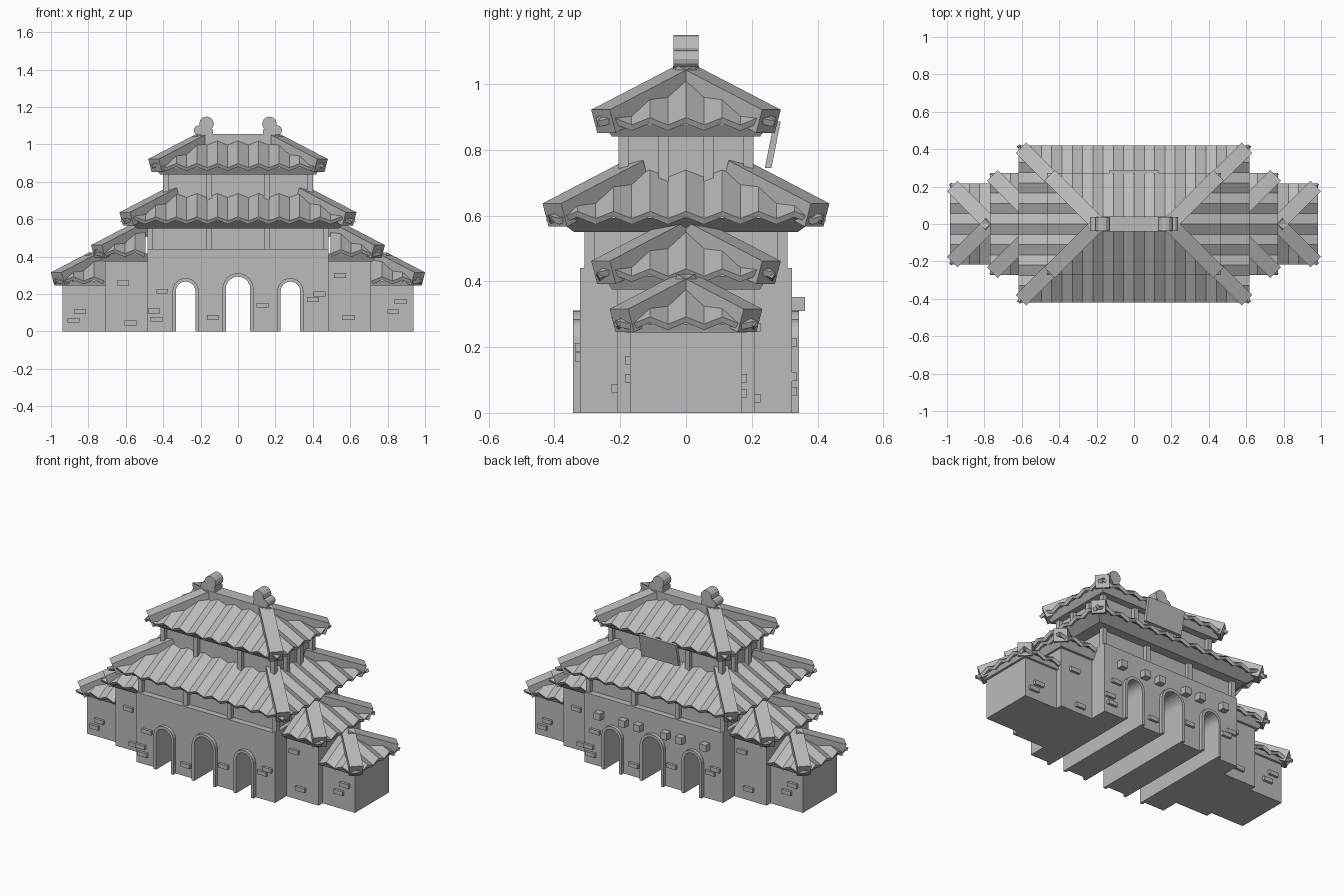
import bpy, bmesh, math
from mathutils import Vector

cube = bpy.data.objects.get("Cube")
if cube:
    bpy.data.objects.remove(cube)

stone = bpy.data.materials.new("plain_grey_stone")
stone.use_nodes = True
GREY = (0.5, 0.5, 0.5, 1)
stone.diffuse_color = GREY
stone.node_tree.nodes["Principled BSDF"].inputs["Base Color"].default_value = GREY

SLOPE = 0.52    # shared pitch of all roofs
PITCH = 0.055   # half a tile wave
WAVE = 0.011


def finish(name, bm, thickness=0):
    bmesh.ops.remove_doubles(bm, verts=bm.verts, dist=0.0005)
    bmesh.ops.recalc_face_normals(bm, faces=bm.faces)
    mesh = bpy.data.meshes.new(name)
    bm.to_mesh(mesh)
    bm.free()
    mesh.materials.append(stone)
    obj = bpy.data.objects.new(name, mesh)
    bpy.context.collection.objects.link(obj)
    if thickness:
        mod = obj.modifiers.new("thickness", 'SOLIDIFY')
        mod.thickness = thickness
        mod.offset = -1
    return obj


def hull(name, points):
    bm = bmesh.new()
    for p in points:
        bm.verts.new(p)
    bmesh.ops.convex_hull(bm, input=bm.verts)
    bmesh.ops.dissolve_limit(bm, angle_limit=0.01, verts=bm.verts, edges=bm.edges)
    return finish(name, bm)


def block(name, x, y, z):
    return hull(name, [(a, b, c) for a in x for b in y for c in z])


def extrude_y(name, outline, y0, y1):
    bm = bmesh.new()
    face = bm.faces.new([bm.verts.new((x, y0, z)) for x, z in outline])
    new = bmesh.ops.extrude_face_region(bm, geom=[face])["geom"]
    bmesh.ops.translate(bm, vec=(0, y1 - y0, 0),
                        verts=[v for v in new if isinstance(v, bmesh.types.BMVert)])
    return finish(name, bm)


def arch(cx, r, spring, steps=12):
    curve = [(cx - r * math.cos(math.pi * i / steps),
              spring + r * math.sin(math.pi * i / steps)) for i in range(steps + 1)]
    return [(cx - r, 0)] + curve + [(cx + r, 0)]


# Roof pieces
def tiles(name, half, depth, place, eave_z, low=None):
    """One wavy slope; place(u, d) gives x, y at d inwards from the eave."""
    n = int(half / PITCH)
    columns = [(i * PITCH, WAVE * (-1) ** i) for i in range(-n, n + 1)]
    columns = [(-half, 0)] + columns + [(half, 0)]
    if low is not None:
        columns = [c for c in columns if c[0] >= low]
    bm = bmesh.new()
    previous = None
    for u, wave in columns:
        d = min(depth, half - abs(u))
        pair = [bm.verts.new((*place(u, e), eave_z + SLOPE * e + wave)) for e in (0, d)]
        if previous:
            bm.faces.new((previous[0], pair[0], pair[1], previous[1]))
        previous = pair
    bmesh.ops.remove_doubles(bm, verts=bm.verts, dist=0.0005)
    if sum(f.normal.z if f.normal.length else f.calc_area() for f in bm.faces) == 0:
        bm.normal_update()
    return finish(name, bm, 0.02)


def hip_beam(name, tip, top):
    along = (top - tip).normalized()
    side = along.cross(Vector((0, 0, 1))).normalized() * 0.04
    down = side.normalized().cross(along) * -0.075
    hull(name, [p + s * side + k * down for p in (tip, top) for s in (-1, 1) for k in (0, 1)])


def roof(name, X, Y, tip_z, soffit_z, inset, ends=(1, -1), low=None, depth=None):
    """Hipped roof with beam tips at X, Y; low cuts a one-ended roof short."""
    depth = depth or Y
    ex, ey, ez = X + 0.012, Y + 0.012, tip_z - 0.035
    for s in ends:
        tag = "left" if s > 0 else "right"
        tiles(f"{name}_{tag}_end_tiles", ey, depth, lambda u, d: (s * (ex - d), u), ez)
        for t in (-1, 1):
            row = "back" if t > 0 else "front"
            hip_beam(f"{name}_{tag}_{row}_hip_beam", Vector((s * X, t * Y, tip_z)),
                     Vector((s * (X - depth), t * (Y - depth), tip_z + SLOPE * depth)))
    for t in (-1, 1):
        row = "back" if t > 0 else "front"
        tiles(f"{name}_{row}_tiles_{'left' if ends[0] > 0 else 'right'}", ex, depth,
              lambda u, d: (ends[0] * u, t * (ey - d)), ez, low)
    # flared soffit under the eaves
    inner = -1 if low is None else None
    rings = [(X - inset, Y - inset, soffit_z), (X - 0.01, Y - 0.01, tip_z - 0.045)]
    hull(f"{name}_soffit_{'left' if ends[0] > 0 else 'right'}",
         [(ends[0] * x, t * y, z) for a, y, z in rings for t in (-1, 1)
          for x in (a, -a if inner else low)])


def storey(name, X, Y, z0, z1):
    """Recessed wall with posts on every side."""
    block(f"{name}_wall", (-X + 0.025, X - 0.025), (-Y + 0.025, Y - 0.025), (z0, z1))
    w = 0.015
    for t in (-1, 1):
        for i, x in enumerate((-X + w, -0.153, 0.153, X - w)):
            block(f"{name}_post_{i}", (x - w, x + w), (t * Y, t * (Y - 2 * w)), (z0, z1))
        for s in (-1, 1):
            block(f"{name}_side_post", (s * X, s * (X - 2 * w)),
                  (t * Y / 3 - w, t * Y / 3 + w), (z0, z1))


# Gate block with three arched passages
gates = [(-0.28, 0.07, 0.215), (0, 0.083, 0.228), (0.28, 0.07, 0.215)]
outline = [(-0.485, 0)]
for g in gates:
    outline += arch(*g)
outline += [(0.485, 0), (0.485, 0.44), (-0.485, 0.44)]
extrude_y("gate_block", outline, -0.322, 0.322)
for cx, r, spring in gates:
    ring = arch(cx, r, spring) + arch(cx, r - 0.018, spring)[::-1]
    extrude_y("arch_lining", ring, -0.344, 0.344)

# Upper storeys and their roofs
storey("lower_storey", 0.485, 0.308, 0.44, 0.58)
roof("lower_roof", 0.605, 0.408, 0.637, 0.55, 0.068, depth=0.25)
storey("upper_storey", 0.4, 0.205, 0.68, 0.87)
roof("upper_roof", 0.452, 0.26, 0.922, 0.84, 0.035)

# Stepped wings
for s in (1, -1):
    block("inner_wing", (s * 0.47, s * 0.71), (-0.21, 0.21), (0, 0.4))
    block("outer_wing", (s * 0.7, s * 0.938), (-0.17, 0.17), (0, 0.26))
    roof("inner_wing_roof", 0.757, 0.26, 0.462, 0.375, 0.035, (s,), 0.47)
    roof("outer_wing_roof", 0.972, 0.204, 0.316, 0.245, 0.02, (s,), 0.69)

# Ridge and its end ornaments
block("ridge", (-0.2, 0.2), (-0.04, 0.04), (0.98, 1.055))
for s in (1, -1):
    block("ornament_base", (s * 0.135, s * 0.2), (-0.038, 0.038), (1.03, 1.08))
    for x, z, r in ((0.168, 1.11, 0.039), (0.21, 1.076, 0.026)):
        disc = [(s * x + r * math.cos(a * math.pi / 6), z + r * math.sin(a * math.pi / 6))
                for a in range(12)]
        extrude_y("ornament_curl", disc, -0.038, 0.038)

# Raised bricks, turned half round for the back
bricks = [(-0.845, 0.105), (-0.88, 0.06), (-0.615, 0.26), (-0.575, 0.045), (-0.45, 0.11),
          (-0.435, 0.065), (-0.405, 0.215), (-0.135, 0.075), (0.13, 0.14), (0.4, 0.17),
          (0.435, 0.2), (0.545, 0.3), (0.59, 0.075), (0.87, 0.16), (0.83, 0.105)]
for x, z in bricks:
    wall = 0.322 if abs(x) < 0.485 else 0.21 if abs(x) < 0.7 else 0.17
    for s in (-1, 1):
        block("raised_brick", (-s * x - 0.032, -s * x + 0.032),
              (s * (wall - 0.01), s * (wall + 0.016)), (z - 0.013, z + 0.013))

# Back details: projecting blocks and a tilted plaque
for x in (0.37, 0.2, 0.095):
    for s in (-1, 1):
        block("projecting_block", (s * x - 0.022, s * x + 0.022), (0.31, 0.362), (0.31, 0.353))
hull("plaque", [(x, y + k, z) for x in (-0.13, 0.13) for k in (0, 0.02)
                for y, z in ((0.24, 0.745), (0.268, 0.887))])
